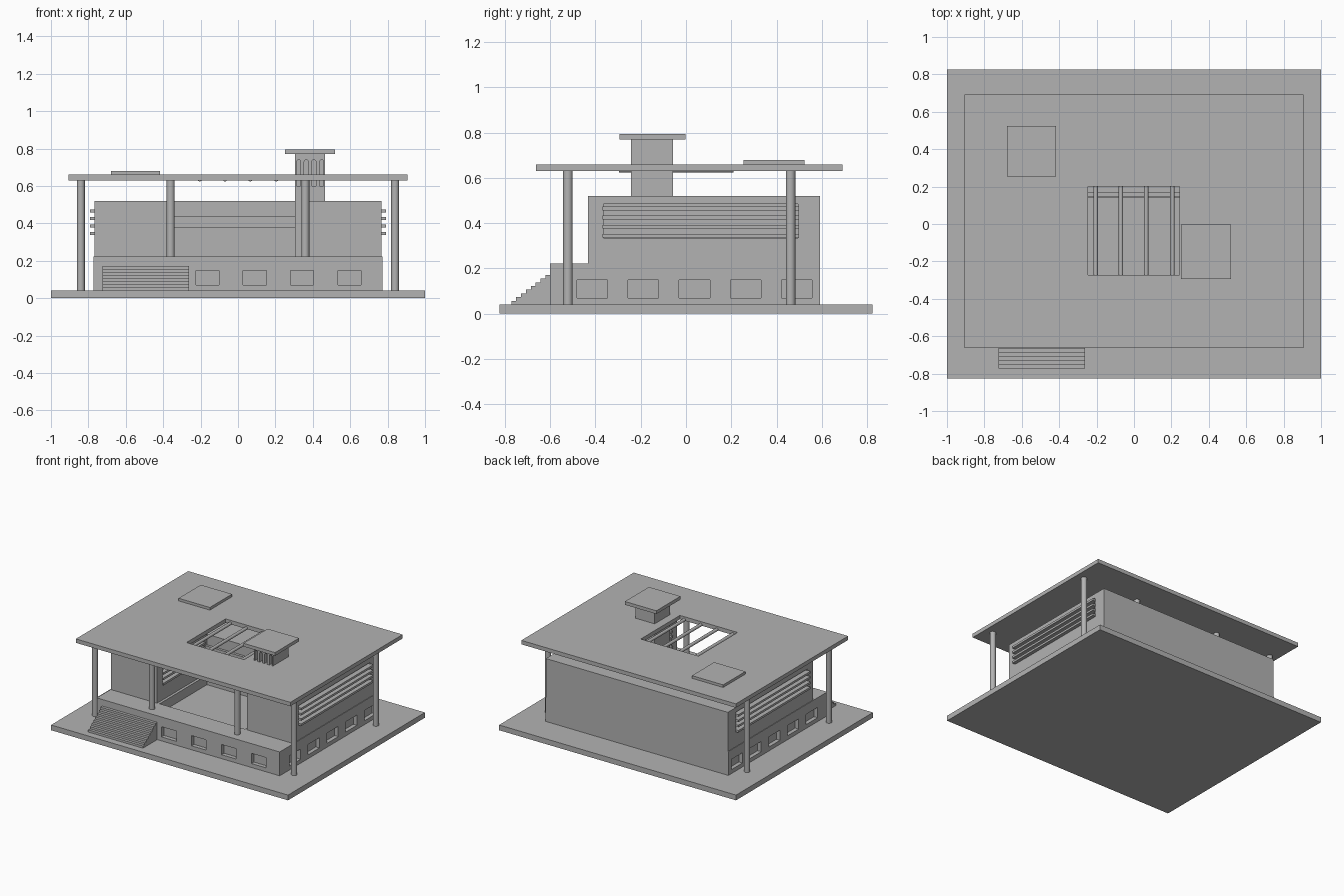
import bpy, bmesh, math
from mathutils import Matrix, Vector

if "Cube" in bpy.data.objects:
    bpy.data.objects.remove(bpy.data.objects["Cube"])

stone = bpy.data.materials.new("plain_grey")
stone.diffuse_color = (0.45, 0.45, 0.45, 1)
stone.use_nodes = True
stone.node_tree.nodes["Principled BSDF"].inputs["Base Color"].default_value = stone.diffuse_color


def make(name, bm):
    bmesh.ops.recalc_face_normals(bm, faces=bm.faces)
    me = bpy.data.meshes.new(name)
    bm.to_mesh(me)
    bm.free()
    me.materials.append(stone)
    ob = bpy.data.objects.new(name, me)
    bpy.context.collection.objects.link(ob)
    return ob


def add_box(bm, b):
    x0, x1, y0, y1, z0, z1 = b
    mat = Matrix.Translation(((x0 + x1) / 2, (y0 + y1) / 2, (z0 + z1) / 2)) \
        @ Matrix.Diagonal((x1 - x0, y1 - y0, z1 - z0, 1))
    bmesh.ops.create_cube(bm, size=1, matrix=mat)


def boxes(name, *bs):
    bm = bmesh.new()
    for b in bs:
        add_box(bm, b)
    return make(name, bm)


def prism(bm, pts, offset):
    f = bm.faces.new([bm.verts.new(p) for p in pts])
    ext = bmesh.ops.extrude_face_region(bm, geom=[f])
    vs = [v for v in ext["geom"] if isinstance(v, bmesh.types.BMVert)]
    bmesh.ops.translate(bm, vec=Vector(offset), verts=vs)
    if f.is_valid and not any(len(e.link_faces) == 1 for e in f.edges):
        return
    bmesh.ops.holes_fill(bm, edges=[e for e in bm.edges if e.is_boundary])


def cut(ob, cutter):
    m = ob.modifiers.new("cut", 'BOOLEAN')
    m.operation = 'DIFFERENCE'
    m.solver = 'EXACT'
    m.object = cutter
    bpy.context.view_layer.objects.active = ob
    bpy.ops.object.modifier_apply(modifier=m.name)
    bpy.data.objects.remove(cutter)


def rod(name, p, q, r, n=24):
    p, q = Vector(p), Vector(q)
    bm = bmesh.new()
    mat = Matrix.Translation((p + q) / 2) @ (q - p).to_track_quat('Z', 'Y').to_matrix().to_4x4()
    bmesh.ops.create_cone(bm, cap_ends=True, segments=n, radius1=r, radius2=r,
                          depth=(q - p).length, matrix=mat)
    for f in bm.faces:
        f.smooth = len(f.verts) == 4
    ob = make(name, bm)
    for e in ob.data.edges:
        a, b = (ob.data.vertices[i].co for i in e.vertices)
        e.use_edge_sharp = abs((b - a).normalized().dot((q - p).normalized())) < 0.5
    return ob


# ground slab
boxes("ground_slab", (-1, 1, -0.825, 0.825, 0, 0.04))

# plinth with sunken court and basement windows
plinth = boxes("plinth", (-0.772, 0.772, -0.6, 0.592, 0.04, 0.222))
holes = [(-0.36, 0.36, -0.43, 0.14, 0.15, 0.3)]
for i in range(4):
    x = -0.225 + 0.253 * i
    holes.append((x, x + 0.124, -0.7, -0.57, 0.07, 0.148))
for i in range(5):
    y = -0.482 + 0.226 * i
    for s in (-1, 1):
        a, b = sorted((s * 0.742, s * 0.9))
        holes.append((a, b, y, y + 0.135, 0.07, 0.148))
cut(plinth, boxes("plinth_cutter", *holes))

# entrance stairs
steps, y0, z0 = 8, -0.772, 0.04
dy, dz = 0.172 / steps, 0.132 / steps
pts = [(-0.725, y0, z0)]
for i in range(steps):
    pts += [(-0.725, y0 + i * dy, z0 + (i + 1) * dz), (-0.725, y0 + (i + 1) * dy, z0 + (i + 1) * dz)]
pts.append((-0.725, y0 + steps * dy, z0))
bm = bmesh.new()
prism(bm, pts, (0.463, 0, 0))
make("stairs", bm)

# main storey: U-shaped block around an open court, with louvre recesses
house = boxes("main_storey", (-0.768, 0.768, -0.433, 0.592, 0.222, 0.52))
holes = [(-0.38, 0.38, -0.6, 0.166, 0.1, 0.7)]
cut(house, boxes("court_cutter", *holes))
recess = []
for s in (-1, 1):
    for xa, xb in ((0.7, 0.9), (0.3, 0.44)):
        a, b = sorted((s * xa, s * xb))
        recess.append((a, b, -0.365, 0.495 if xa > 0.5 else 0.13, 0.335, 0.485))
cut(house, boxes("recess_cutter", *recess))

# louvre slats outside and facing the court
for s, side in ((-1, "left"), (1, "right")):
    outer, inner = [], []
    for k in range(4):
        z = 0.345 + 0.04 * k
        a, b = sorted((s * 0.72, s * 0.792))
        outer.append((a, b, -0.37, 0.5, z - 0.008, z + 0.008))
        a, b = sorted((s * 0.37, s * 0.42))
        inner.append((a, b, -0.37, 0.135, z - 0.008, z + 0.008))
    boxes(side + "_outer_louvres", *outer)
    boxes(side + "_court_louvres", *inner)

# band on the back wall of the court
boxes("court_band", (-0.38, 0.38, 0.147, 0.17, 0.375, 0.44))

# roof with skylight opening and beams
roof = boxes("roof", (-0.905, 0.905, -0.662, 0.692, 0.63, 0.66))
cut(roof, boxes("skylight_cutter", (-0.245, 0.242, -0.272, 0.2, 0.5, 0.8)))
for i, x in enumerate((-0.205, -0.07, 0.065, 0.205)):
    rod(f"skylight_beam_{i}", (x, -0.295, 0.636), (x, 0.21, 0.636), 0.012, 16)
boxes("roof_hatch", (-0.68, -0.416, 0.255, 0.523, 0.66, 0.68))

# columns
for i, x in enumerate((-0.84, -0.36, 0.36, 0.84)):
    rod(f"front_column_{i}", (x, -0.522, 0.04), (x, -0.522, 0.632), 0.021)
    rod(f"back_column_{i}", (x, 0.462, 0.04), (x, 0.462, 0.632), 0.021)

# chimney tower with arched slots and cap
tower = boxes("tower", (0.305, 0.466, -0.244, -0.058, 0.15, 0.77))
bm = bmesh.new()
for i in range(4):
    cx, r = 0.324 + 0.041 * i, 0.011
    arch = [(cx - r, -0.3, 0.6), (cx + r, -0.3, 0.6)]
    arch += [(cx + r * math.cos(t * math.pi / 8), -0.3, 0.729 + r * math.sin(t * math.pi / 8))
             for t in range(9)]
    prism(bm, arch, (0, 0.1, 0))
cut(tower, make("slot_cutter", bm))
boxes("tower_cap", (0.252, 0.518, -0.293, -0.003, 0.77, 0.795))
